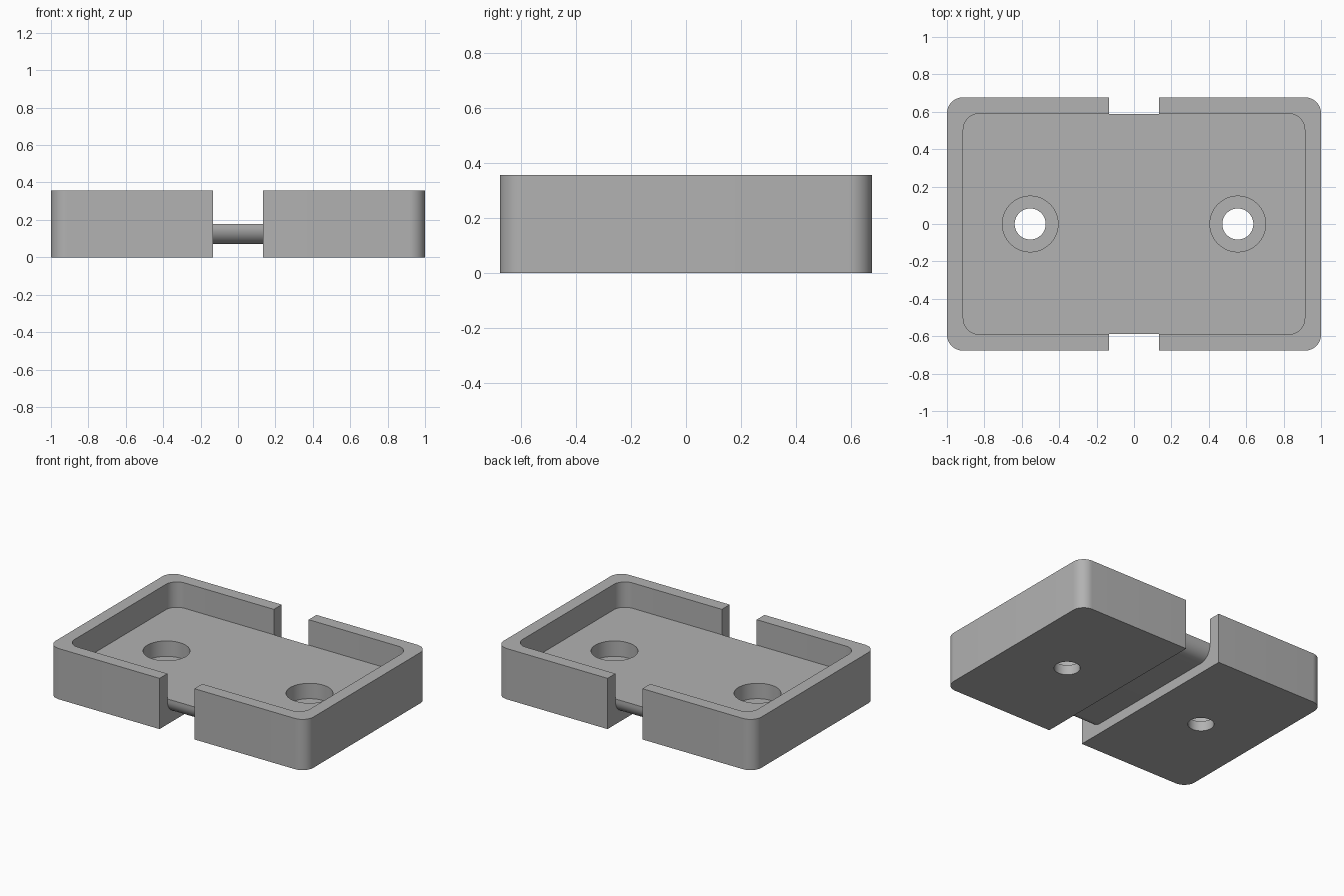
import bpy, bmesh
from math import sin, cos, pi
from mathutils import Vector

default = bpy.data.objects.get("Cube")
if default:
    bpy.data.objects.remove(default, do_unlink=True)

HEIGHT, FLOOR, LEDGE = 0.356, 0.178, 0.07
OUT_X, OUT_Y, WALL, RADIUS = 1.0, 0.677, 0.087, 0.085
GAP = 0.135

grey = bpy.data.materials.new("plain grey")
grey.use_nodes = True
colour = (0.445, 0.445, 0.445, 1)
grey.diffuse_color = colour
grey.node_tree.nodes["Principled BSDF"].inputs["Base Color"].default_value = colour


def arc(cx, cy, r, start, end, steps=12):
    angles = [start + (end - start) * i / steps for i in range(steps + 1)]
    return [(cx + r * cos(a), cy + r * sin(a)) for a in angles]


def rounded_rect(hx, hy, r):
    points = []
    for i, (sx, sy) in enumerate([(1, 1), (-1, 1), (-1, -1), (1, -1)]):
        points += arc(sx * (hx - r), sy * (hy - r), r, i * pi / 2, (i + 1) * pi / 2)
    return points


def prism(name, outline, low, high, along_x=False):
    """Extrude an outline along z, or a y-z outline along x."""
    bm = bmesh.new()
    place = (lambda a, b: (low, a, b)) if along_x else (lambda a, b: (a, b, low))
    face = bm.faces.new([bm.verts.new(place(a, b)) for a, b in outline])
    made = bmesh.ops.extrude_face_region(bm, geom=[face])["geom"]
    shift = Vector((high - low, 0, 0)) if along_x else Vector((0, 0, high - low))
    bmesh.ops.translate(bm, vec=shift, verts=[v for v in made if isinstance(v, bmesh.types.BMVert)])
    bmesh.ops.recalc_face_normals(bm, faces=bm.faces)
    mesh = bpy.data.meshes.new(name)
    bm.to_mesh(mesh)
    bm.free()
    mesh.materials.append(grey)
    obj = bpy.data.objects.new(name, mesh)
    bpy.context.collection.objects.link(obj)
    return obj


def cut(body, cutter):
    bpy.context.view_layer.objects.active = body
    mod = body.modifiers.new("cut", "BOOLEAN")
    mod.operation, mod.solver, mod.object = "DIFFERENCE", "EXACT", cutter
    bpy.ops.object.modifier_apply(modifier=mod.name)
    bpy.data.objects.remove(cutter, do_unlink=True)


# Tray with a rounded pocket
tray = prism("tray", rounded_rect(OUT_X, OUT_Y, RADIUS), 0, HEIGHT)
cut(tray, prism("pocket", rounded_rect(OUT_X - WALL, OUT_Y - WALL, RADIUS), FLOOR, 1))

# Side notches joined by an underside channel, leaving a floor with rounded lower edges
edge, r = OUT_Y - WALL - 0.001, 0.09
half = [(1, -1), (1, 1), (edge, 1)] + arc(edge - r, LEDGE + r, r, 0, -pi / 2)
profile = half + [(-y, z) for y, z in reversed(half)]
cut(tray, prism("channel", profile, -GAP, GAP, along_x=True))

# Counterbored screw holes
for x in (-0.555, 0.555):
    cut(tray, prism("counterbore", arc(x, 0, 0.149, 0, 2 * pi, 64)[:-1], LEDGE, 1))
    cut(tray, prism("screw_hole", arc(x, 0, 0.083, 0, 2 * pi, 64)[:-1], -1, 1))

bpy.ops.object.select_all(action="DESELECT")
tray.select_set(True)
bpy.context.view_layer.objects.active = tray
bpy.ops.object.shade_smooth_by_angle(angle=0.6)
